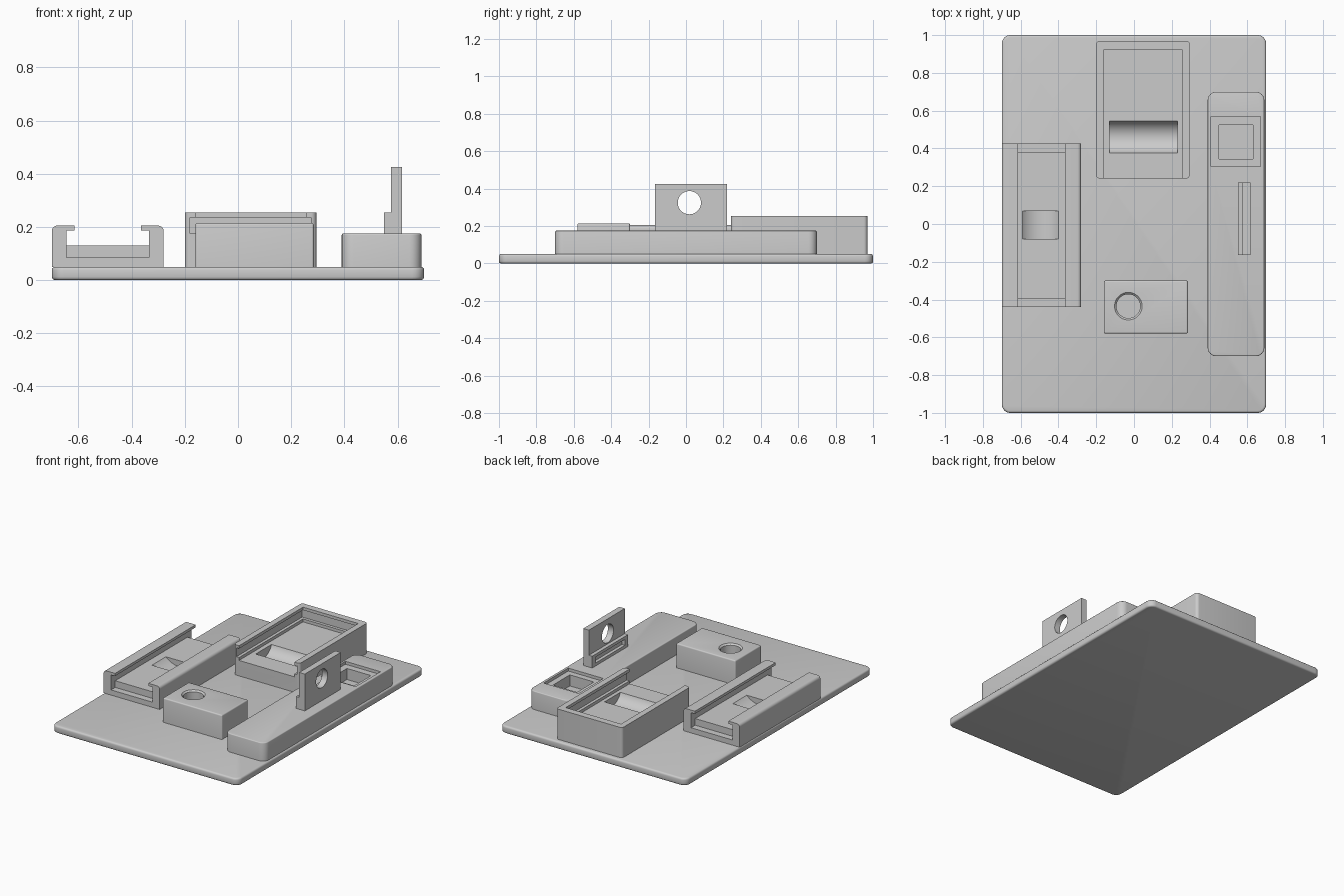
import bpy, bmesh, math
from mathutils import Matrix, Vector

cube = bpy.data.objects.get("Cube")
if cube:
    bpy.data.objects.remove(cube, do_unlink=True)

grey = bpy.data.materials.new("plain_grey")
grey.use_nodes = True
colour = (0.6, 0.6, 0.6, 1)
grey.diffuse_color = colour
grey.node_tree.nodes["Principled BSDF"].inputs["Base Color"].default_value = colour


def finish(name, bm):
    bmesh.ops.recalc_face_normals(bm, faces=bm.faces[:])
    mesh = bpy.data.meshes.new(name)
    bm.to_mesh(mesh)
    bm.free()
    mesh.materials.append(grey)
    ob = bpy.data.objects.new(name, mesh)
    bpy.context.collection.objects.link(ob)
    return ob


def bevel(bm, edges, radius, segments):
    bmesh.ops.bevel(bm, geom=edges, offset=radius, segments=segments,
                    profile=0.5, affect='EDGES', clamp_overlap=True)


def block(name, x, y, z, corner=0, rim=0, both=False):
    """Box from ranges; corner rounds upright edges, rim softens the top (and bottom)."""
    bm = bmesh.new()
    lo, hi = Vector((x[0], y[0], z[0])), Vector((x[1], y[1], z[1]))
    bmesh.ops.create_cube(bm, size=1, matrix=Matrix.Translation((lo + hi) / 2)
                          @ Matrix.Diagonal((*(hi - lo), 1)))
    if corner:
        bevel(bm, [e for e in bm.edges
                   if abs(e.verts[0].co.z - e.verts[1].co.z) > 1e-4], corner, 6)
    if rim:
        levels = z if both else z[1:]
        bevel(bm, [e for e in bm.edges for h in levels
                   if all(abs(v.co.z - h) < 1e-4 for v in e.verts)], rim, 3)
    return finish(name, bm)


def cylinder(name, centre, r, depth, axis, r2=None):
    bm = bmesh.new()
    turn = {'X': Matrix.Rotation(math.pi / 2, 4, 'Y'),
            'Y': Matrix.Rotation(math.pi / 2, 4, 'X'),
            'Z': Matrix.Identity(4)}[axis]
    bmesh.ops.create_cone(bm, cap_ends=True, segments=64, radius1=r,
                          radius2=r if r2 is None else r2, depth=depth,
                          matrix=Matrix.Translation(centre) @ turn)
    return finish(name, bm)


def activate(ob):
    bpy.ops.object.select_all(action='DESELECT')
    ob.select_set(True)
    bpy.context.view_layer.objects.active = ob


def cut(ob, *cutters):
    for c in cutters:
        mod = ob.modifiers.new("cut", 'BOOLEAN')
        mod.operation, mod.solver, mod.object = 'DIFFERENCE', 'EXACT', c
        activate(ob)
        bpy.ops.object.modifier_apply(modifier=mod.name)
        bpy.data.objects.remove(c, do_unlink=True)
    return ob


parts = []

# Base plate
parts.append(block("base_plate", (-0.7, 0.7), (-1, 1), (0, 0.05), 0.045, 0.012, True))

# C-shaped rail, extruded from half a profile mirrored about its middle
mid, front, back = -0.49, -0.44, 0.425
half = [(0.21, 0.05), (0.21, 0.205), (0.125, 0.205), (0.125, 0.187),
        (0.155, 0.187), (0.155, 0.085)]
profile = half + [(-x, z) for x, z in reversed(half)]
bm = bmesh.new()
face = bm.faces.new([bm.verts.new((mid + x, front, z)) for x, z in profile])
ext = bmesh.ops.extrude_face_region(bm, geom=[face])
bmesh.ops.translate(bm, vec=(0, back - front, 0),
                    verts=[v for v in ext["geom"] if isinstance(v, bmesh.types.BMVert)])
outer = [e for e in bm.edges if all(abs(abs(v.co.x - mid) - 0.21) < 1e-4 for v in e.verts)
         and abs(e.verts[0].co.y - e.verts[1].co.y) > 0.1]
bevel(bm, [e for e in outer if e.verts[0].co.z > 0.2], 0.02, 5)
parts.append(finish("channel_rail", bm))

# Raised floor of the rail with a finger dip
rail_floor = block("rail_floor", (-0.65, -0.33), (-0.395, 0.38), (0.07, 0.13))
parts.append(cut(rail_floor, cylinder("dip", (-0.495, -0.005, 0.223), 0.133, 0.15, 'Y')))

# Open-fronted tray with grooved walls and a scoop
tray = block("sliding_tray", (-0.2, 0.295), (0.24, 0.97), (0.04, 0.255), 0.02)
parts.append(cut(
    tray,
    block("opening", (-0.16, 0.255), (0.1, 0.925), (0.155, 0.4)),
    block("groove", (-0.18, 0.275), (0.1, 0.945), (0.175, 0.235)),
    cylinder("scoop", (0.05, 0.46, 0.185), 0.09, 0.36, 'X')))

# Small block with a chamfered round hole
button = block("holed_block", (-0.16, 0.285), (-0.58, -0.3), (0.04, 0.215), 0.008, 0.014)
hole = (-0.03, -0.435)
parts.append(cut(
    button,
    cylinder("bore", (*hole, 0.2), 0.063, 0.18, 'Z'),
    cylinder("chamfer", (*hole, 0.215), 0.063, 0.02, 'Z', 0.083)))

# Long bar with a stepped square pocket
bar = block("long_bar", (0.39, 0.69), (-0.7, 0.7), (0.04, 0.175), 0.045, 0.006)
parts.append(cut(
    bar,
    block("ledge", (0.407, 0.67), (0.305, 0.57), (0.155, 0.3)),
    block("pocket", (0.45, 0.63), (0.345, 0.525), (0.08, 0.3))))

# Upright tab with a round hole
tab = block("upright_tab", (0.575, 0.617), (-0.165, 0.22), (0.165, 0.425))
parts.append(cut(tab, cylinder("eye", (0.6, 0.018, 0.325), 0.062, 0.2, 'X')))

# Foot of the tab with a slot in its side
foot = block("tab_foot", (0.55, 0.58), (-0.165, 0.22), (0.165, 0.255))
parts.append(cut(foot, block("slot", (0.5, 0.572), (-0.13, 0.185), (0.195, 0.235))))

for ob in parts:
    activate(ob)
    bpy.ops.object.shade_smooth_by_angle(angle=math.radians(35))
